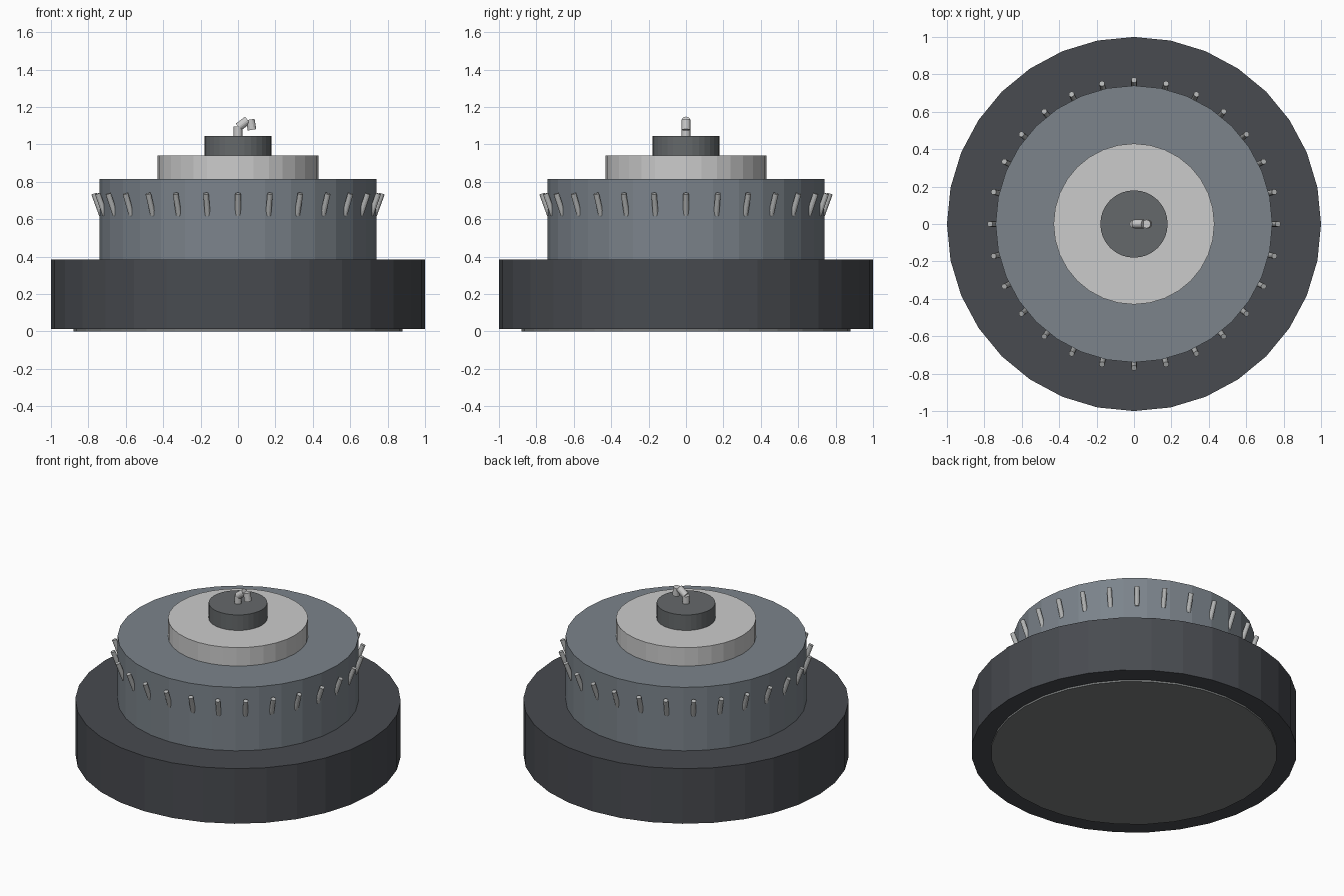
import bpy, math
from mathutils import Vector

if "Cube" in bpy.data.objects:
    bpy.data.objects.remove(bpy.data.objects["Cube"])


def rod(name, a, b, r, sides=32, color=None):
    """Flat-shaded cylinder running from point a to point b."""
    a, b = Vector(a), Vector(b)
    d = b - a
    bpy.ops.mesh.primitive_cylinder_add(vertices=sides, radius=r, depth=d.length,
                                        location=(a + b) / 2)
    ob = bpy.context.object
    ob.name = name
    if abs(d.x) + abs(d.y) > 1e-6:
        ob.rotation_euler = d.to_track_quat('Z', 'Y').to_euler()
    if color:
        mat = bpy.data.materials.new(name + "_paint")
        mat.diffuse_color = (*color, 1)
        mat.use_nodes = True
        mat.node_tree.nodes["Principled BSDF"].inputs["Base Color"].default_value = mat.diffuse_color
        ob.data.materials.append(mat)
    return ob


# Stacked round tiers: name, radius, bottom, top, colour
tiers = [
    ("bottom_plate", 0.88, 0.0, 0.02, (0.2, 0.21, 0.21)),
    ("base", 1.0, 0.012, 0.385, (0.065, 0.07, 0.08)),
    ("body", 0.74, 0.38, 0.815, (0.2, 0.23, 0.26)),
    ("upper_disc", 0.43, 0.81, 0.94, (0.55, 0.55, 0.58)),
    ("cap", 0.18, 0.935, 1.045, (0.13, 0.14, 0.145)),
]
for name, r, z0, z1, col in tiers:
    rod(name, (0, 0, z0), (0, 0, z1), r, 32, col)

# Ring of small pins leaning outwards around the body
N = 28
for i in range(N):
    t = 2 * math.pi * i / N
    c, s = math.cos(t), math.sin(t)
    rod(f"pin_{i:02d}", (0.728 * c, 0.728 * s, 0.622),
        (0.770 * c, 0.770 * s, 0.737), 0.015, 12, (0.45, 0.46, 0.46))

# Bent nozzle on the cap
metal = (0.6, 0.61, 0.61)
rod("nozzle_post", (0, 0, 1.04), (0, 0, 1.095), 0.023, 16, metal)
rod("nozzle_arm", (0.002, 0, 1.093), (0.052, 0, 1.13), 0.023, 16, metal)
rod("nozzle_tip", (0.066, 0, 1.133), (0.075, 0, 1.078), 0.023, 16, metal)
